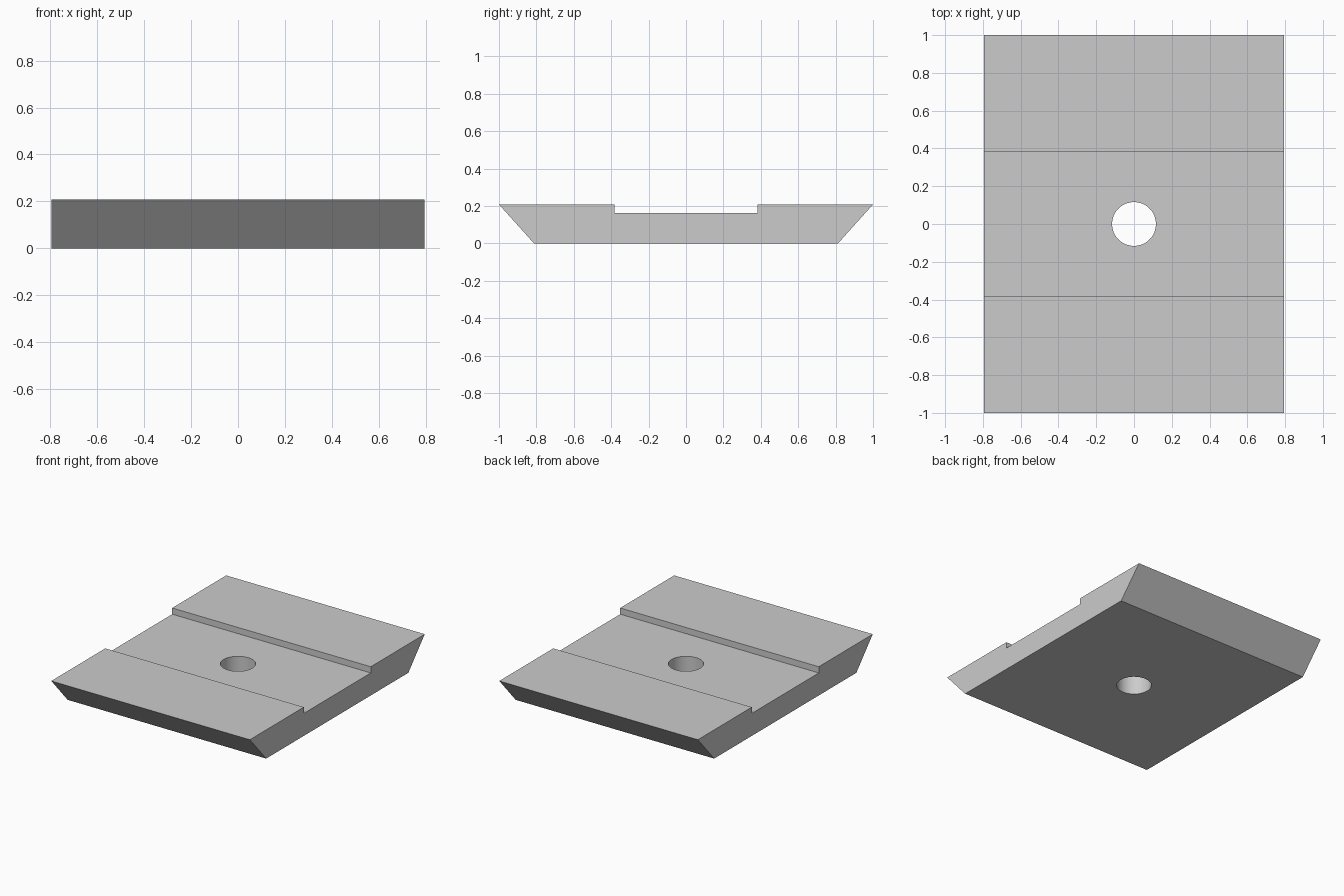
import bpy
import bmesh
import math

cube = bpy.data.objects.get("Cube")
if cube:
    bpy.data.objects.remove(cube, do_unlink=True)

HALF_WIDTH = 0.795
HEIGHT = 0.208
HOLE_RADIUS = 0.116

# Plain grey metal
grey = bpy.data.materials.new("grey_metal")
grey.use_nodes = True
colour = (0.6, 0.6, 0.6, 1)
grey.diffuse_color = colour
grey.node_tree.nodes["Principled BSDF"].inputs["Base Color"].default_value = colour


def make_object(name, bm):
    mesh = bpy.data.meshes.new(name)
    bmesh.ops.recalc_face_normals(bm, faces=bm.faces)
    bm.to_mesh(mesh)
    bm.free()
    mesh.materials.append(grey)
    obj = bpy.data.objects.new(name, mesh)
    bpy.context.collection.objects.link(obj)
    return obj


# Grooved plate with sloping ends: half profile mirrored, extruded along x
half = [(0.813, 0), (1, HEIGHT), (0.383, HEIGHT), (0.383, 0.163)]
profile = half + [(-y, z) for y, z in reversed(half)]
bm = bmesh.new()
side = bm.faces.new([bm.verts.new((-HALF_WIDTH, y, z)) for y, z in profile])
extruded = bmesh.ops.extrude_face_region(bm, geom=[side], use_keep_orig=True)
moved = [v for v in extruded["geom"] if isinstance(v, bmesh.types.BMVert)]
bmesh.ops.translate(bm, verts=moved, vec=(2 * HALF_WIDTH, 0, 0))
plate = make_object("grooved_plate", bm)

# Round through hole in the middle
bm = bmesh.new()
bmesh.ops.create_cone(bm, cap_ends=True, segments=64, radius1=HOLE_RADIUS,
                      radius2=HOLE_RADIUS, depth=1)
cutter = make_object("hole_cutter", bm)
cutter.hide_render = True

bpy.ops.object.select_all(action="DESELECT")
plate.select_set(True)
bpy.context.view_layer.objects.active = plate
cut = plate.modifiers.new("hole", "BOOLEAN")
cut.operation = "DIFFERENCE"
cut.solver = "EXACT"
cut.object = cutter
bpy.ops.object.modifier_apply(modifier=cut.name)
bpy.data.objects.remove(cutter, do_unlink=True)

# Smooth hole wall, crisp plate edges
bpy.ops.object.shade_smooth_by_angle(angle=math.radians(30))
